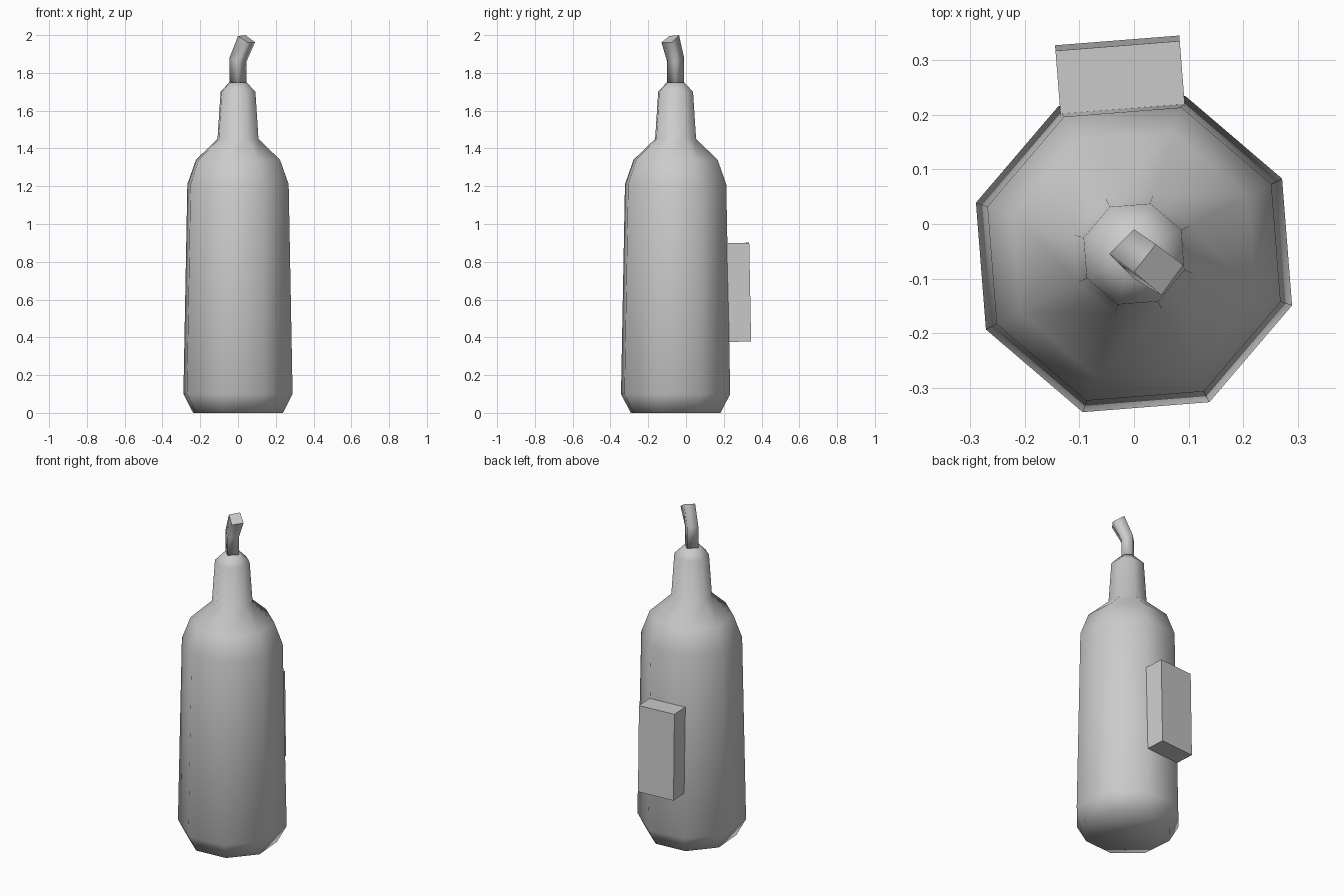
import bpy, bmesh
from math import cos, sin, radians
from mathutils import Matrix, Vector

if "Cube" in bpy.data.objects:
    bpy.data.objects.remove(bpy.data.objects["Cube"], do_unlink=True)

CENTRE_Y = -0.055
TURN = -18  # degrees, first corner of the octagon

grey = bpy.data.materials.new("plain grey")
grey.use_nodes = True
grey.diffuse_color = (0.6, 0.6, 0.6, 1)
grey.node_tree.nodes["Principled BSDF"].inputs["Base Color"].default_value = (0.6, 0.6, 0.6, 1)


def finish(bm, name):
    bmesh.ops.recalc_face_normals(bm, faces=bm.faces)
    mesh = bpy.data.meshes.new(name)
    bm.to_mesh(mesh)
    bm.free()
    mesh.materials.append(grey)
    obj = bpy.data.objects.new(name, mesh)
    bpy.context.collection.objects.link(obj)
    return obj


def loft(name, rings, flat_end=False):
    """Skin a list of point rings, closing both ends."""
    bm = bmesh.new()
    loops = [[bm.verts.new(p) for p in ring] for ring in rings]
    n = len(loops[0])
    for low, high in zip(loops, loops[1:]):
        for i in range(n):
            j = (i + 1) % n
            bm.faces.new((low[i], low[j], high[j], high[i]))
    bm.faces.new(loops[0][::-1])
    end = bm.faces.new(loops[-1])
    for face in bm.faces:
        face.smooth = True
    end.smooth = not flat_end
    return finish(bm, name)


def ring(radius, z, sides, turn):
    angles = [radians(turn + 360 * i / sides) for i in range(sides)]
    return [Vector((radius * cos(a), CENTRE_Y + radius * sin(a), z)) for a in angles]


# Bottle body: octagonal profile with chamfered foot, shoulder and neck
profile = [(0.25, 0), (0.304, 0.1), (0.282, 1.21), (0.234, 1.34),
           (0.114, 1.45), (0.097, 1.7), (0.048, 1.75)]
loft("bottle_body", [ring(r, z, 8, TURN) for r, z in profile])

# Spout: four-sided tube bending forward and to the left
base = ring(0.045, 1.74, 4, 0)
bend = [p + Vector((0, 0, dz)) for p, dz in zip(base, (0.12, 0.14, 0.14, 0.12))]
tip = [Vector(p) for p in ((0.09, -0.075, 1.962), (0.04, -0.037, 2.0),
                           (0.0, -0.088, 1.995), (0.05, -0.13, 1.962))]
loft("spout", [base, bend, tip], flat_end=True)

# Block on the back, following the slight taper of the wall
bm = bmesh.new()
bmesh.ops.create_cube(bm, size=1)
place = (Matrix.Translation((0, CENTRE_Y, 0)) @ Matrix.Rotation(radians(4.5), 4, "Z")
         @ Matrix.Translation((0, 0.317, 0.638)) @ Matrix.Rotation(radians(1.1), 4, "X")
         @ Matrix.Diagonal((0.228, 0.14, 0.523, 1)))
bm.transform(place)
finish(bm, "back_block")
